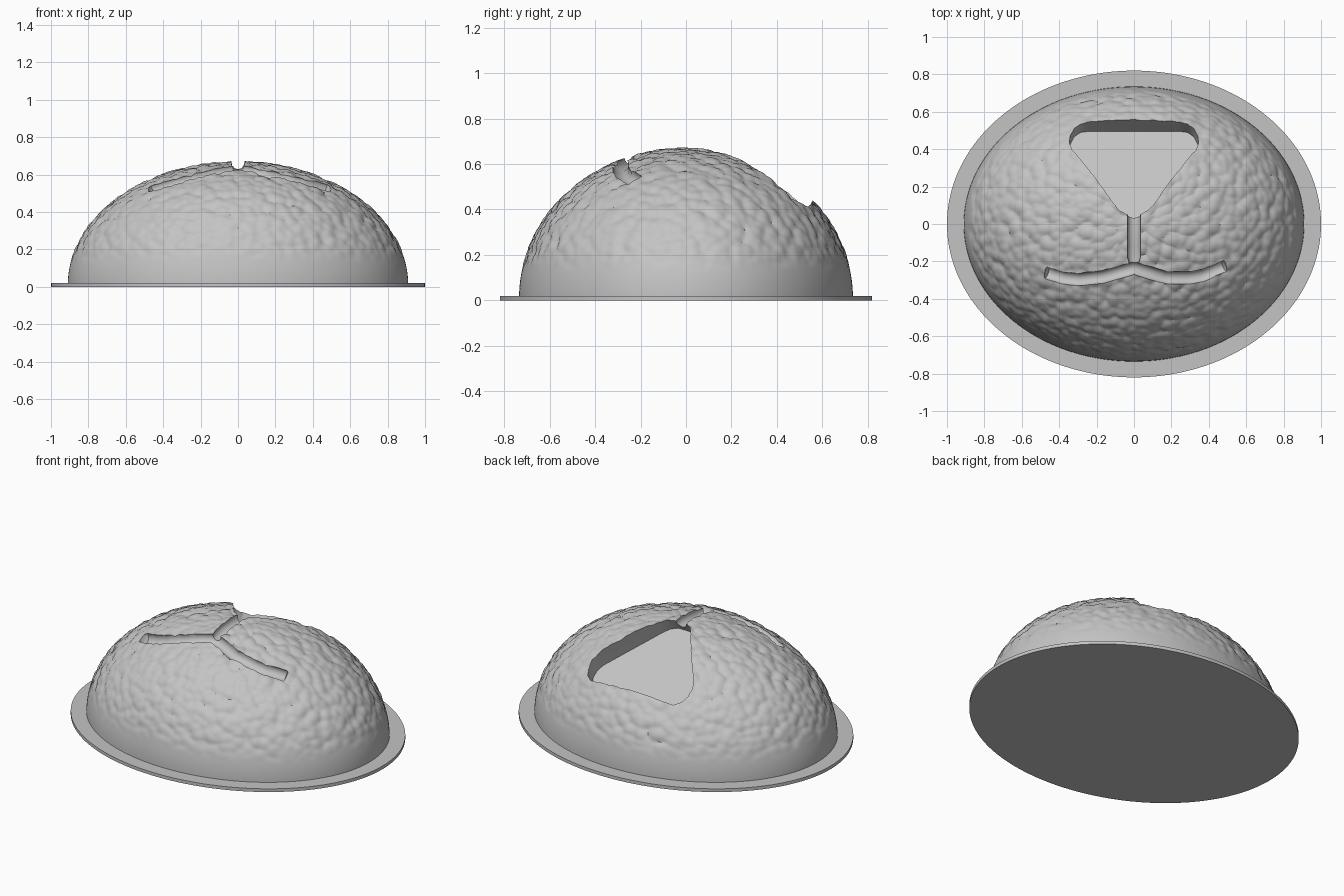
import bpy, bmesh, math
from mathutils import Vector, noise

cube = bpy.data.objects.get("Cube")
if cube:
    bpy.data.objects.remove(cube, do_unlink=True)

RX, RY, RZ, BASE = 0.91, 0.735, 0.66, 0.01

grey = bpy.data.materials.new("plain grey")
grey.use_nodes = True
grey.diffuse_color = (0.55, 0.55, 0.55, 1)
grey.node_tree.nodes["Principled BSDF"].inputs["Base Color"].default_value = grey.diffuse_color


def dome_z(x, y):
    return BASE + RZ * math.sqrt(max(0, 1 - (x / RX) ** 2 - (y / RY) ** 2))


def add_object(name, bm):
    bmesh.ops.recalc_face_normals(bm, faces=bm.faces[:])
    mesh = bpy.data.meshes.new(name)
    bm.to_mesh(mesh)
    bm.free()
    obj = bpy.data.objects.new(name, mesh)
    bpy.context.collection.objects.link(obj)
    mesh.materials.append(grey)
    return obj


def smooth(obj, angle):
    bpy.ops.object.select_all(action='DESELECT')
    obj.select_set(True)
    bpy.context.view_layer.objects.active = obj
    bpy.ops.object.shade_smooth_by_angle(angle=math.radians(angle))


# Oval base plate
bm = bmesh.new()
bmesh.ops.create_cone(bm, cap_ends=True, segments=160, radius1=1, radius2=1, depth=0.02)
for v in bm.verts:
    v.co = (v.co.x, v.co.y * 0.82, v.co.z + 0.01)
plate = add_object("base_plate", bm)
smooth(plate, 30)

# Dome: half an ellipsoid with a pebbled skin that fades out near the base
bm = bmesh.new()
bmesh.ops.create_uvsphere(bm, u_segments=320, v_segments=200, radius=1)
bmesh.ops.delete(bm, geom=[v for v in bm.verts if v.co.z < -0.001], context='VERTS')
for v in bm.verts:
    x, y, z = v.co
    p = Vector((x * RX, y * RY, z * RZ))
    n = Vector((x / RX, y / RY, z / RZ)).normalized()
    fade = min(1, max(0, (p.z - 0.12) / 0.1))
    d = noise.voronoi(p / 0.052)[0][0]
    v.co = p + n * fade * 0.018 * (0.25 - d * d) + Vector((0, 0, BASE))
rim = [e for e in bm.edges if e.is_boundary]
bmesh.ops.contextual_create(bm, geom=rim)
dome = add_object("dome", bm)


def groove_cutter(name, points, radius):
    """Round tube that follows the dome along a plan path."""
    path = []
    for (x0, y0), (x1, y1) in zip(points, points[1:]):
        for i in range(6):
            t = i / 6
            path.append((x0 + (x1 - x0) * t, y0 + (y1 - y0) * t))
    path.append(points[-1])
    curve = bpy.data.curves.new(name, 'CURVE')
    curve.dimensions = '3D'
    curve.bevel_depth = radius
    curve.bevel_resolution = 4
    curve.use_fill_caps = True
    line = curve.splines.new('POLY')
    line.points.add(len(path) - 1)
    for pt, (x, y) in zip(line.points, path):
        pt.co = (x, y, dome_z(x, y) - 0.005, 1)
    line.points[0].radius = line.points[-1].radius = 0.6
    tube = bpy.data.objects.new(name, curve)
    bpy.context.collection.objects.link(tube)
    bpy.context.view_layer.update()
    mesh = bpy.data.meshes.new_from_object(tube.evaluated_get(bpy.context.evaluated_depsgraph_get()))
    bpy.data.objects.remove(tube, do_unlink=True)
    bm = bmesh.new()
    bm.from_mesh(mesh)
    bmesh.ops.remove_doubles(bm, verts=bm.verts[:], dist=0.0001)
    return add_object(name, bm)


def nose_cutter():
    """Rounded triangle pushed in along a tilted axis down to a flat floor."""
    half = [(0.24, 0.545), (0.285, 0.535), (0.32, 0.51), (0.342, 0.47), (0.345, 0.43),
            (0.33, 0.395), (0.11, 0.11), (0.08, 0.075), (0.04, 0.055)]
    outline = half + [(-x, y) for x, y in reversed(half)]
    tilt = math.radians(30)
    axis = Vector((0, math.sin(tilt), math.cos(tilt)))
    floor = Vector((0, 0.48, 0.34))
    bm = bmesh.new()
    low = []
    for x, y in outline:
        p = Vector((x, y, dome_z(x, y)))
        low.append(bm.verts.new(p - axis * (p - floor).dot(axis)))
    face = bm.faces.new(low)
    top = bmesh.ops.extrude_face_region(bm, geom=[face])
    for v in top["geom"]:
        if isinstance(v, bmesh.types.BMVert):
            v.co += axis * 0.5
    return add_object("nose_cutter", bm)


# Carve the nose recess, the line under it and the mouth
mouth = [(-0.475, -0.258), (-0.44, -0.27), (-0.38, -0.288), (-0.3, -0.297), (-0.17, -0.283),
         (0, -0.235), (0.17, -0.287), (0.3, -0.287), (0.37, -0.275), (0.46, -0.235), (0.49, -0.222)]
cutters = [nose_cutter(),
           groove_cutter("stem_cutter", [(0, 0.1), (0, -0.23)], 0.036),
           groove_cutter("mouth_cutter", mouth, 0.036)]
bpy.ops.object.select_all(action='DESELECT')
bpy.context.view_layer.objects.active = dome
dome.select_set(True)
for cutter in cutters:
    cutter.hide_render = True
    mod = dome.modifiers.new(cutter.name, 'BOOLEAN')
    mod.operation = 'DIFFERENCE'
    mod.solver = 'EXACT'
    mod.object = cutter
    bpy.ops.object.modifier_apply(modifier=mod.name)
    bpy.data.objects.remove(cutter, do_unlink=True)
smooth(dome, 35)
